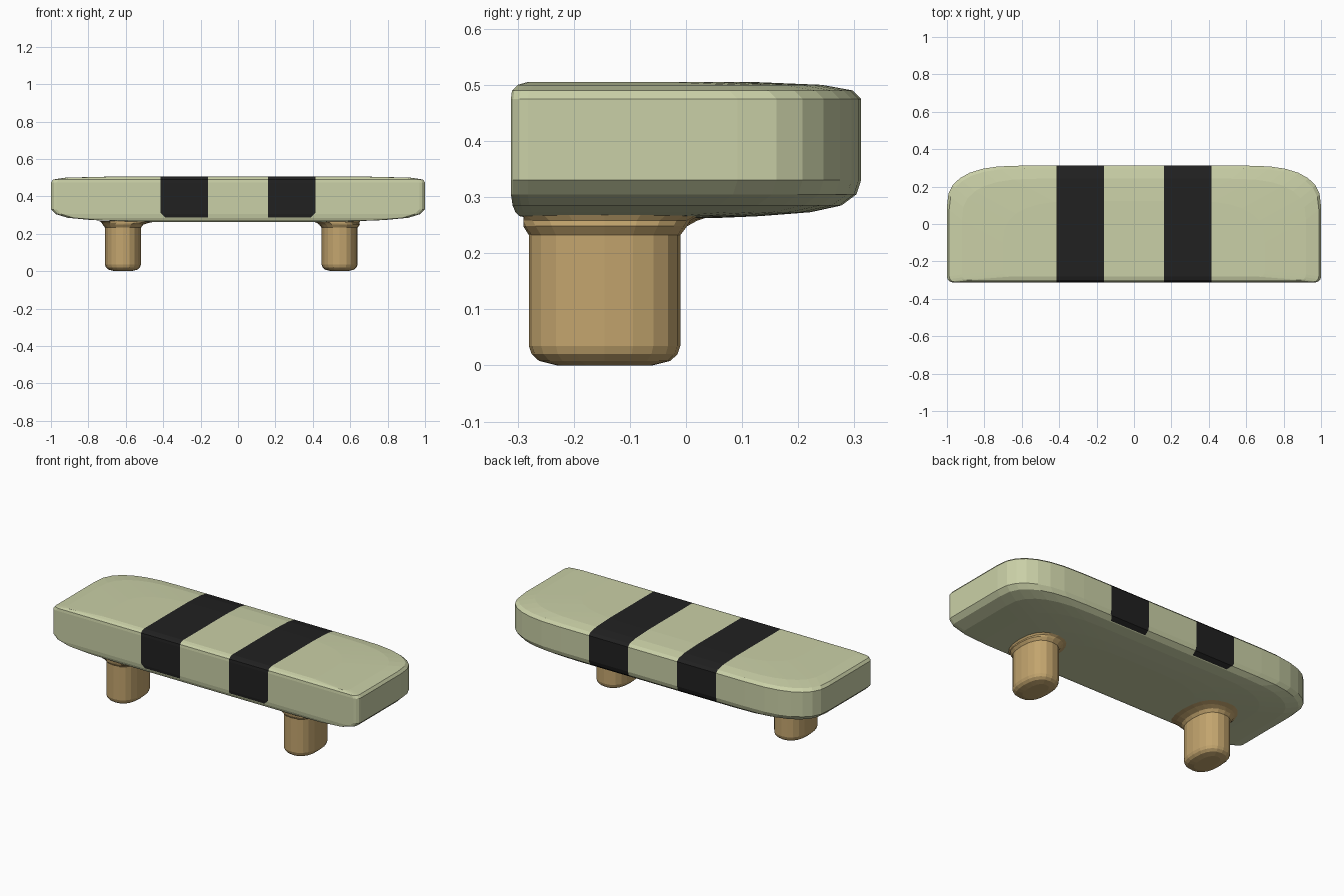
import bpy, bmesh, math

if "Cube" in bpy.data.objects:
    bpy.data.objects.remove(bpy.data.objects["Cube"], do_unlink=True)


def material(name, rgb):
    m = bpy.data.materials.new(name)
    m.use_nodes = True
    m.diffuse_color = (*rgb, 1)
    m.node_tree.nodes["Principled BSDF"].inputs["Base Color"].default_value = (*rgb, 1)
    return m


green = material("pale green", (0.59, 0.63, 0.385))
black = material("black", (0.015, 0.015, 0.015))
tan = material("tan wood", (0.546, 0.376, 0.156))


def arc_point(cx, cy, rx, ry, angle, power):
    """Point on a superellipse."""
    c, s = math.cos(angle), math.sin(angle)
    return (cx + rx * math.copysign(abs(c) ** (2 / power), c),
            cy + ry * math.copysign(abs(s) ** (2 / power), s))


def loft(bm, rings):
    """Skin a stack of closed rings and cap both ends."""
    loops = [[bm.verts.new(p) for p in ring] for ring in rings]
    for a, b in zip(loops, loops[1:]):
        for i in range(len(a)):
            j = (i + 1) % len(a)
            bm.faces.new((a[i], a[j], b[j], b[i]))
    bm.faces.new(loops[0])
    bm.faces.new(loops[-1])
    bmesh.ops.recalc_face_normals(bm, faces=bm.faces[:])


def finish(bm, name, mats):
    mesh = bpy.data.meshes.new(name)
    bm.to_mesh(mesh)
    bm.free()
    for m in mats:
        mesh.materials.append(m)
    obj = bpy.data.objects.new(name, mesh)
    bpy.context.collection.objects.link(obj)
    return obj


def body_ring(z, end_inset, back_inset, front_inset):
    """Plan outline: wide soft corners at the back, tight ones in front."""
    half, back, front = 1 - end_inset, 0.312 - back_inset, front_inset - 0.312
    rx, ry = min(0.4, half * 0.8), min(0.22, back + 0.1)
    r = 0.03
    right = []
    for i in range(4):
        a = -math.pi / 2 + i * math.pi / 6
        right.append(arc_point(half - r, front + r, r, r, a, 2))
    for i in range(8):
        a = i * math.pi / 14
        right.append(arc_point(half - rx, back - ry, rx, ry, a, 2.6))
    pts = right + [(-x, y) for x, y in reversed(right)]
    return [(x, y, z) for x, y in pts]


# Bar body with softly rounded underside and top
body_profile = [
    (0.263, 0.55, 0.25, 0.03), (0.266, 0.4, 0.18, 0.015),
    (0.273, 0.22, 0.09, 0.008), (0.285, 0.09, 0.035, 0.003),
    (0.305, 0.025, 0.008, 0), (0.33, 0, 0, 0), (0.475, 0, 0, 0),
    (0.49, 0.012, 0.015, 0.002), (0.5, 0.08, 0.07, 0.012),
    (0.505, 0.3, 0.19, 0.03),
]
bm = bmesh.new()
loft(bm, [body_ring(*p) for p in body_profile])

# Cut the stripe borders into the body, then colour the stripes
IN, OUT, LOW, CORNER = 0.16, 0.415, 0.288, 0.025


def cut(point, normal):
    bmesh.ops.bisect_plane(bm, geom=bm.verts[:] + bm.edges[:] + bm.faces[:],
                           plane_co=point, plane_no=normal)


for side in (-1, 1):
    cut((side * IN, 0, 0), (1, 0, 0))
    cut((side * OUT, 0, 0), (1, 0, 0))
    cut((side * (OUT - CORNER), 0, LOW), (side, 0, -1))
cut((0, 0, LOW), (0, 0, 1))
for f in bm.faces:
    c = f.calc_center_median()
    x = abs(c.x)
    rounded = (OUT - x) + (c.z - LOW) > CORNER
    f.material_index = int(IN < x < OUT and c.z > LOW and rounded)
finish(bm, "bar_body", [green, black])


# Two oval pegs, flaring where they meet the body
def peg(name, cx, flare, lean):
    profile = [(0, -0.05, 0), (0.008, -0.018, 0), (0.02, -0.005, 0), (0.035, 0, 0),
               (0.232, 0, 0), (0.248, 0.012, 0), (0.258, 0.5 * flare, 0.4 * lean),
               (0.268, flare, lean)]
    rings = []
    for z, grow, shift in profile:
        ring = []
        for i in range(20):
            x, y = arc_point(cx + shift, -0.145, 0.096 + grow, 0.135 + grow,
                             i * math.pi / 10, 2.4)
            ring.append((x, max(y, -0.29), z))
        rings.append(ring)
    pm = bmesh.new()
    loft(pm, rings)
    obj = finish(pm, name, [tan])
    for p in obj.data.polygons:
        p.use_smooth = False


peg("right_peg", -0.615, 0.06, 0.03)
peg("left_peg", 0.543, 0.035, -0.02)
